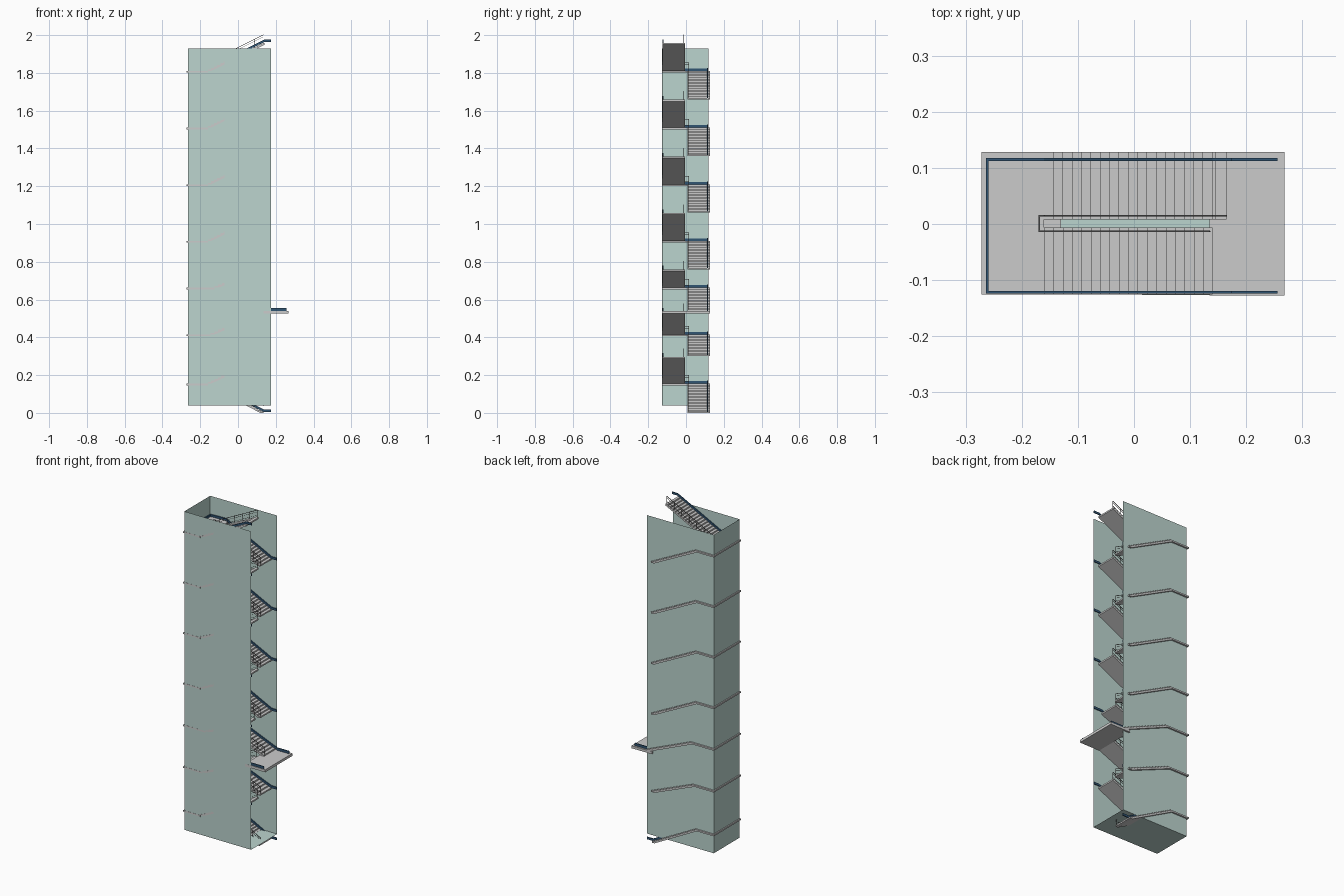
import bpy, bmesh
from mathutils import Vector

if "Cube" in bpy.data.objects:
    bpy.data.objects.remove(bpy.data.objects["Cube"])


def material(name, col):
    m = bpy.data.materials.new(name)
    m.diffuse_color = (*col, 1)
    m.use_nodes = True
    m.node_tree.nodes["Principled BSDF"].inputs["Base Color"].default_value = m.diffuse_color
    return m


TEAL = material("teal_wall", (0.50, 0.66, 0.62))
NAVY = material("navy_skirting", (0.03, 0.09, 0.17))
DARK = material("dark_metal", (0.12, 0.12, 0.12))


def finish(bm, name, mat=None, fix=True):
    if fix:
        bmesh.ops.recalc_face_normals(bm, faces=bm.faces)
    me = bpy.data.meshes.new(name)
    bm.to_mesh(me)
    bm.free()
    ob = bpy.data.objects.new(name, me)
    bpy.context.collection.objects.link(ob)
    if mat:
        me.materials.append(mat)
    return ob


def extrude_profile(bm, pts, y0, y1):
    """Extrude an x-z outline between two y positions."""
    a = [bm.verts.new((x, y0, z)) for x, z in pts]
    b = [bm.verts.new((x, y1, z)) for x, z in pts]
    bm.faces.new(a)
    bm.faces.new(b[::-1])
    n = len(pts)
    for i in range(n):
        j = (i + 1) % n
        bm.faces.new((a[i], b[i], b[j], a[j]))


def box(bm, x0, x1, y0, y1, z0, z1):
    extrude_profile(bm, [(x0, z0), (x1, z0), (x1, z1), (x0, z1)], y0, y1)


def bar(bm, p, q, w=0.002):
    """Square bar between two points."""
    p, q = Vector(p), Vector(q)
    d = q - p
    rot = d.to_track_quat('Z', 'Y').to_matrix()
    u, v = rot.col[0] * w / 2, rot.col[1] * w / 2
    offs = (u + v, v - u, -u - v, u - v)
    a = [bm.verts.new(p + o) for o in offs]
    b = [bm.verts.new(q + o) for o in offs]
    bm.faces.new(a)
    bm.faces.new(b[::-1])
    for i in range(4):
        j = (i + 1) % 4
        bm.faces.new((a[i], b[i], b[j], a[j]))


T = 0.009                       # slab thickness
LEFT, RIGHT = -0.272, 0.268     # landing ends
FRONT, BACK = -0.1256, 0.128    # stair sides
IN_F, IN_B = -0.006, 0.008      # edges of the stair well
RAIL_F, RAIL_B, RAIL_X, RAIL_H = -0.013, 0.015, -0.169, 0.044


def flight(bm, x0, z0, x1, z1, y0, y1):
    n = max(2, round((z1 - z0) / 0.0083))
    dx, dz = (x1 - x0) / n, (z1 - z0) / n
    pts = [(x0, z0)]
    for i in range(n):
        pts += [(x0 + i * dx, z0 + (i + 1) * dz), (x0 + (i + 1) * dx, z0 + (i + 1) * dz)]
    pts += [(x1, z1 - T), (x0 + (x1 - x0) * T / (z1 - z0), z0)]
    extrude_profile(bm, pts, y0, y1)


def skirting(bm, path, y0, y1, h=0.013):
    pts = path + [(x, z + h) for x, z in reversed(path)]
    extrude_profile(bm, pts, y0, y1)


def railing(bm, x0, z0, x1, z1, y):
    for h in (RAIL_H, RAIL_H * 0.75, RAIL_H * 0.3):
        bar(bm, (x0, y, z0 + h), (x1, y, z1 + h), 0.0026 if h == RAIL_H else 0.0014)
    for i in range(7):
        t = i / 6
        x, z = x0 + (x1 - x0) * t, z0 + (z1 - z0) * t
        bar(bm, (x, y, z), (x, y, z + RAIL_H), 0.0018)


# Shaft: thin front, left and back walls plus floor
bm = bmesh.new()
plan = [(0.175, -0.127), (-0.265, -0.1245), (-0.265, 0.118), (0.175, 0.118)]
lo = [bm.verts.new((x, y, 0.04)) for x, y in plan]
hi = [bm.verts.new((x, y, 1.93)) for x, y in plan]
for i in range(3):
    bm.faces.new((lo[i + 1], lo[i], hi[i], hi[i + 1]))
bm.faces.new(lo)
finish(bm, "shaft_walls", TEAL, fix=False)

# Storeys: start z, landing z, end z, back flight start x, landing edge back and front, front flight end x
storeys = [
    (0.0, 0.155, 0.297, 0.135, -0.16, -0.16, 0.14),
    (0.30, 0.415, 0.535, 0.14, -0.145, -0.145, 0.135),
    (0.54, 0.663, 0.76, 0.165, -0.13, -0.125, 0.12),
] + [(0.76 + 0.3 * i, 0.91 + 0.3 * i, 1.058 + 0.3 * i, 0.14, -0.16, -0.16, 0.14) for i in range(4)]

for k, (z0, zm, z1, xs, xb, xf, xe) in enumerate(storeys, 1):
    # Two flights and the half landing
    bm = bmesh.new()
    flight(bm, xs, z0, xb, zm, IN_B, BACK)
    flight(bm, xf, zm, xe, z1, FRONT, IN_F)
    box(bm, LEFT, min(xb, xf), FRONT, BACK, zm - T, zm)
    if xf > xb:
        box(bm, xb, xf, FRONT, IN_F, zm - T, zm)
    finish(bm, f"stairs_{k}")

    # Wall skirting along flights and landing
    bm = bmesh.new()
    s = 0.006
    skirting(bm, [(0.175, z0 + s), (xs, z0 + s), (xb, zm + s / 2), (-0.264, zm)], 0.112, 0.1175)
    skirting(bm, [(-0.264, zm), (xf, zm + s / 2), (xe, z1 + s), (0.175, z1 + s)], -0.124, -0.1195)
    box(bm, -0.264, -0.259, -0.1195, 0.112, zm, zm + 0.013)
    finish(bm, f"skirting_{k}", NAVY)

    # Railing round the stair well
    bm = bmesh.new()
    railing(bm, xs, z0 + 0.004, xb, zm, RAIL_B)
    railing(bm, xf, zm, xe - 0.005, z1, RAIL_F)
    for h in (RAIL_H, RAIL_H * 0.75, RAIL_H * 0.3):
        z = zm + h
        w = 0.0026 if h == RAIL_H else 0.0014
        bar(bm, (xb, RAIL_B, z), (RAIL_X, RAIL_B, z), w)
        bar(bm, (RAIL_X, RAIL_B, z), (RAIL_X, RAIL_F, z), w)
        bar(bm, (RAIL_X, RAIL_F, z), (xf, RAIL_F, z), w)
    for y in (RAIL_B, RAIL_F):
        bar(bm, (RAIL_X, y, zm), (RAIL_X, y, zm + RAIL_H), 0.0018)
    finish(bm, f"railing_{k}", DARK)

# Exit landing projecting from the open side
bm = bmesh.new()
box(bm, 0.135, RIGHT, -0.1275, BACK, 0.525, 0.54)
finish(bm, "exit_landing")
bm = bmesh.new()
box(bm, 0.175, 0.256, 0.112, 0.1175, 0.54, 0.555)
box(bm, 0.175, 0.256, -0.124, -0.1195, 0.54, 0.555)
finish(bm, "exit_landing_skirting", NAVY)
